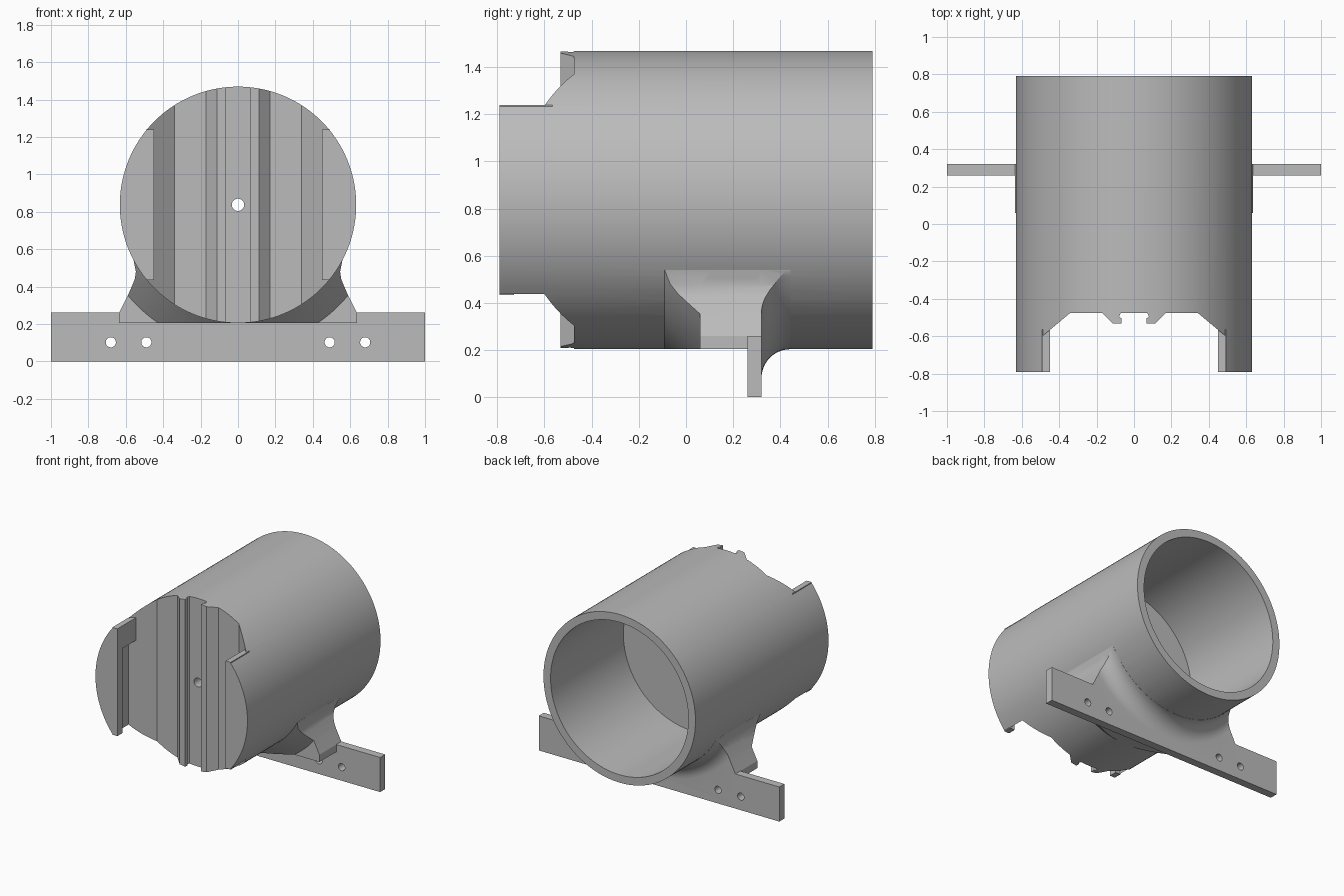
import bpy
import bmesh
import math
from mathutils import Matrix

cube = bpy.data.objects.get("Cube")
if cube:
    bpy.data.objects.remove(cube, do_unlink=True)

AXIS_Z, RADIUS, BORE, END = 0.837, 0.632, 0.573, 0.79
SEGMENTS = 128

grey = bpy.data.materials.new("plain grey")
grey.use_nodes = True
grey.diffuse_color = (0.5, 0.5, 0.5, 1)
grey.node_tree.nodes["Principled BSDF"].inputs["Base Color"].default_value = (0.5, 0.5, 0.5, 1)


def finish(name, bm):
    bmesh.ops.recalc_face_normals(bm, faces=bm.faces)
    mesh = bpy.data.meshes.new(name)
    bm.to_mesh(mesh)
    bm.free()
    obj = bpy.data.objects.new(name, mesh)
    obj.data.materials.append(grey)
    bpy.context.collection.objects.link(obj)
    return obj


def prism(name, outline, start, stop, axis="y"):
    """Extrude an outline along y (points are x, z) or along z (points are x, y)."""
    bm = bmesh.new()
    place = (lambda p: (p[0], start, p[1])) if axis == "y" else (lambda p: (p[0], p[1], start))
    face = bm.faces.new([bm.verts.new(place(p)) for p in outline])
    new = bmesh.ops.extrude_face_region(bm, geom=[face])["geom"]
    depth = stop - start
    move = (0, depth, 0) if axis == "y" else (0, 0, depth)
    bmesh.ops.translate(bm, vec=move, verts=[v for v in new if isinstance(v, bmesh.types.BMVert)])
    # Keep the starting cap so the solid is closed
    bm.faces.ensure_lookup_table()
    if any(e.is_boundary for e in bm.edges):
        bmesh.ops.holes_fill(bm, edges=[e for e in bm.edges if e.is_boundary])
    return finish(name, bm)


def circle(radius, cx, cz, count=SEGMENTS):
    return [(cx + radius * math.cos(math.tau * i / count),
             cz + radius * math.sin(math.tau * i / count)) for i in range(count)]


def box(name, x0, x1, y0, y1, z0, z1):
    return prism(name, [(x0, z0), (x1, z0), (x1, z1), (x0, z1)], y0, y1)


def ring(name, profile):
    """Turn a closed (radius, y) profile around the barrel axis."""
    bm = bmesh.new()
    rows = []
    for i in range(SEGMENTS):
        turn = Matrix.Rotation(math.tau * i / SEGMENTS, 3, "Y")
        rows.append([bm.verts.new(turn @ Matrix.Identity(3).col[0] * r) for r, _ in profile])
        for v, (_, y) in zip(rows[-1], profile):
            v.co.y = y
            v.co.z += AXIS_Z
    n = len(profile)
    for i in range(SEGMENTS):
        a, b = rows[i], rows[(i + 1) % SEGMENTS]
        for j in range(n):
            k = (j + 1) % n
            bm.faces.new((a[j], a[k], b[k], b[j]))
    return finish(name, bm)


def combine(target, tool, operation):
    mod = target.modifiers.new("combine", "BOOLEAN")
    mod.operation = operation
    mod.solver = "EXACT"
    mod.object = tool
    bpy.context.view_layer.objects.active = target
    bpy.ops.object.modifier_apply(modifier=mod.name)
    bpy.data.objects.remove(tool, do_unlink=True)


def mirrored(half):
    return half + [(-x, v) for x, v in reversed(half)]


# Barrel, with the slotted front face cut from top to bottom
body = prism("barrel_mount", circle(RADIUS, 0, AXIS_Z), -END, END)
slot = mirrored([(0.07, -0.475), (0.08, -0.495), (0.066, -0.505), (0.066, -0.533),
                 (0.112, -0.533), (0.172, -0.475), (0.34, -0.475), (0.49, -0.6), (0.49, -1)])
combine(body, prism("slot_cutter", slot, -0.1, 1.7, "z"), "DIFFERENCE")

# Retaining lips along the slot and the stops at their upper ends
for side in (-1, 1):
    x0, x1 = sorted((side * 0.45, side * 0.492))
    combine(body, box("lip", x0, x1, -END, -0.73, 0.434, 1.24), "UNION")
    combine(body, box("stop", x0, x1, -END, -0.565, 1.07, 1.24), "UNION")

# Saddle under the barrel, with a conical front and a hollow rounded back
flank = [(0.635, 0.26), (0.59, 0.35), (0.568, 0.4), (0.552, 0.44),
         (0.546, 0.48), (0.558, 0.54), (0.4, 0.6)]
saddle = mirrored([(0.635, 0.205)] + flank)
rear_clip = mirrored([(0.635, 0.02)] + flank)

front_flare = ring("front_flare", [(0.59, -0.139), (0.762, 0.06), (0.762, 0.1), (0.59, 0.1)])
combine(front_flare, prism("front_clip", saddle, -0.3, 0.3), "INTERSECT")

FILLET = 0.123
arc = [(RADIUS + 0.001 + FILLET * (1 - math.sin(a)), 0.32 + FILLET * (1 - math.cos(a)))
       for a in [math.pi / 2 * i / 10 for i in range(11)]]
rear_flare = ring("rear_flare", [(0.59, 0.29), (arc[0][0], 0.29)] + arc + [(0.59, arc[-1][1])])
combine(rear_flare, prism("rear_clip", rear_clip, 0.2, 0.6), "INTERSECT")

combine(body, prism("saddle", saddle, 0.06, 0.32), "UNION")
combine(body, box("foot_plate", -1, 1, 0.26, 0.32, 0, 0.26), "UNION")
combine(body, front_flare, "UNION")
combine(body, rear_flare, "UNION")

# Bore from the back, centre hole and screw holes
combine(body, prism("bore_cutter", circle(BORE, 0, AXIS_Z), -0.075, 1), "DIFFERENCE")
combine(body, prism("centre_hole", circle(0.033, 0, AXIS_Z, 32), -1, 0.1), "DIFFERENCE")
for x in (-0.68, -0.49, 0.49, 0.68):
    combine(body, prism("screw_hole", circle(0.027, x, 0.102, 32), 0.2, 0.5), "DIFFERENCE")

# Smooth the round faces and keep the machined edges crisp
bpy.ops.object.select_all(action="DESELECT")
body.select_set(True)
bpy.context.view_layer.objects.active = body
bpy.ops.object.shade_smooth_by_angle(angle=math.radians(20))
